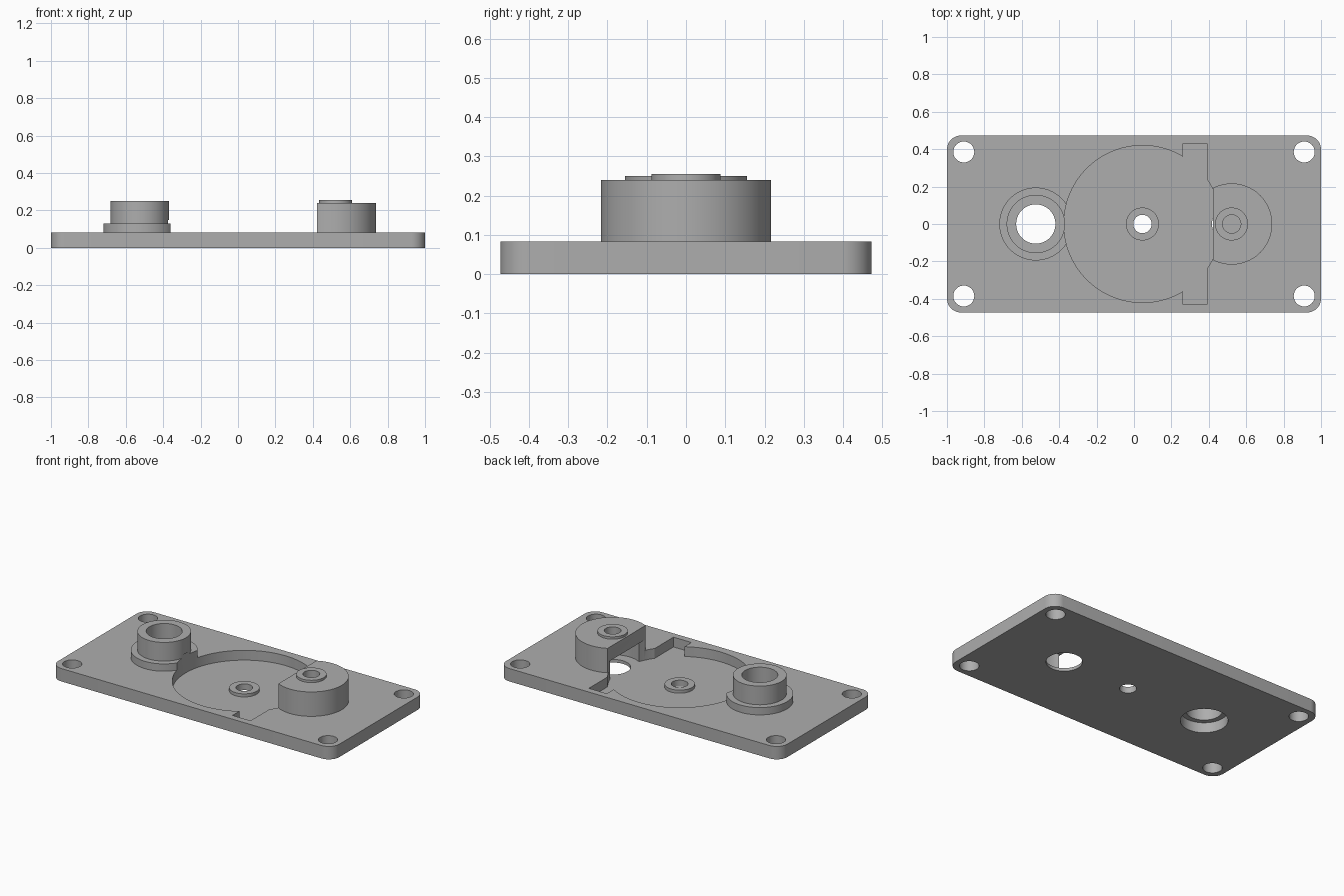
import bpy
import bmesh
from math import cos, sin, pi, radians

if "Cube" in bpy.data.objects:
    bpy.data.objects.remove(bpy.data.objects["Cube"], do_unlink=True)

grey = bpy.data.materials.new("machined_grey")
grey.use_nodes = True
COLOUR = (0.42, 0.42, 0.42, 1)
grey.diffuse_color = COLOUR
grey.node_tree.nodes["Principled BSDF"].inputs["Base Color"].default_value = COLOUR


def prism(name, points, z0, z1):
    """Extrude a closed outline from z0 to z1."""
    bm = bmesh.new()
    face = bm.faces.new([bm.verts.new((x, y, z0)) for x, y in points])
    top = bmesh.ops.extrude_face_region(bm, geom=[face])["geom"]
    bmesh.ops.translate(bm, vec=(0, 0, z1 - z0),
                        verts=[g for g in top if isinstance(g, bmesh.types.BMVert)])
    bmesh.ops.recalc_face_normals(bm, faces=bm.faces)
    mesh = bpy.data.meshes.new(name)
    bm.to_mesh(mesh)
    bm.free()
    mesh.materials.append(grey)
    obj = bpy.data.objects.new(name, mesh)
    bpy.context.collection.objects.link(obj)
    return obj


def arc(cx, cy, r, start, end, n):
    return [(cx + r * cos(start + (end - start) * i / n),
             cy + r * sin(start + (end - start) * i / n)) for i in range(n + 1)]


def disc(name, x, y, r, z0, z1, n=96):
    return prism(name, arc(x, y, r, 0, 2 * pi, n)[:-1], z0, z1)


def box(name, x0, x1, y, z0, z1):
    return prism(name, [(x0, -y), (x1, -y), (x1, y), (x0, y)], z0, z1)


def combine(target, tool, operation):
    """Apply a boolean and discard the tool."""
    mod = target.modifiers.new("bool", "BOOLEAN")
    mod.operation, mod.solver, mod.object = operation, "EXACT", tool
    bpy.context.view_layer.objects.active = target
    bpy.ops.object.modifier_apply(modifier=mod.name)
    bpy.data.objects.remove(tool, do_unlink=True)


def add(tool):
    combine(plate, tool, "UNION")


def cut(tool):
    combine(plate, tool, "DIFFERENCE")


HX, HY, THICK, FLOOR, ROOF = 1.0, 0.473, 0.083, 0.02, 0.15
BUSH_X, WHEEL_X, BOSS_X = -0.525, 0.045, 0.522

# Rounded base plate
R = 0.075
outline = []
for k, (sx, sy) in enumerate([(1, 1), (-1, 1), (-1, -1), (1, -1)]):
    outline += arc(sx * (HX - R), sy * (HY - R), R, k * pi / 2, (k + 1) * pi / 2, 12)
plate = prism("mounting_plate", outline, 0, THICK)

# Stepped bushing and the half-round boss with its flat inner face
add(disc("bushing_flange", BUSH_X, 0, 0.195, 0.03, 0.13))
add(disc("bushing_sleeve", BUSH_X, 0, 0.156, 0.04, 0.25))
boss = disc("shaft_boss", BOSS_X, 0, 0.217, 0.03, 0.24)
combine(boss, box("boss_trim", 0, 0.423, 0.5, -1, 1), "DIFFERENCE")
add(boss)

# Round pocket, side slot and cavity beneath the boss
cut(disc("round_pocket", WHEEL_X, 0, 0.42, FLOOR, ROOF, 128))
cut(box("side_slot", 0.262, 0.39, 0.43, FLOOR, ROOF))
cut(disc("boss_cavity", BOSS_X, 0, 0.17, FLOOR, ROOF))

# Raised bearing rings
add(disc("centre_ring", WHEEL_X, 0, 0.088, 0.01, 0.04))
add(disc("boss_ring", BOSS_X, 0, 0.088, 0.22, 0.255))

# Bores: bushing with counterbore, centre hole, blind boss hole, floor opening
cut(disc("bushing_bore", BUSH_X, 0, 0.105, -1, 1))
cut(disc("bushing_counterbore", BUSH_X, 0, 0.137, -1, 0.065))
cut(disc("centre_bore", WHEEL_X, 0, 0.049, -1, 1))
cut(disc("boss_bore", BOSS_X, 0, 0.049, 0.17, 1))
cut(disc("floor_opening", BOSS_X, 0, 0.105, -1, 0.06))

# Corner screw holes
for sx in (-1, 1):
    for sy in (-1, 1):
        cut(disc("screw_hole", sx * 0.91, sy * 0.385, 0.056, -1, 1, 48))

# Smooth curved walls, crisp edges
bpy.ops.object.select_all(action="DESELECT")
plate.select_set(True)
bpy.context.view_layer.objects.active = plate
bpy.ops.object.shade_smooth_by_angle(angle=radians(30))
